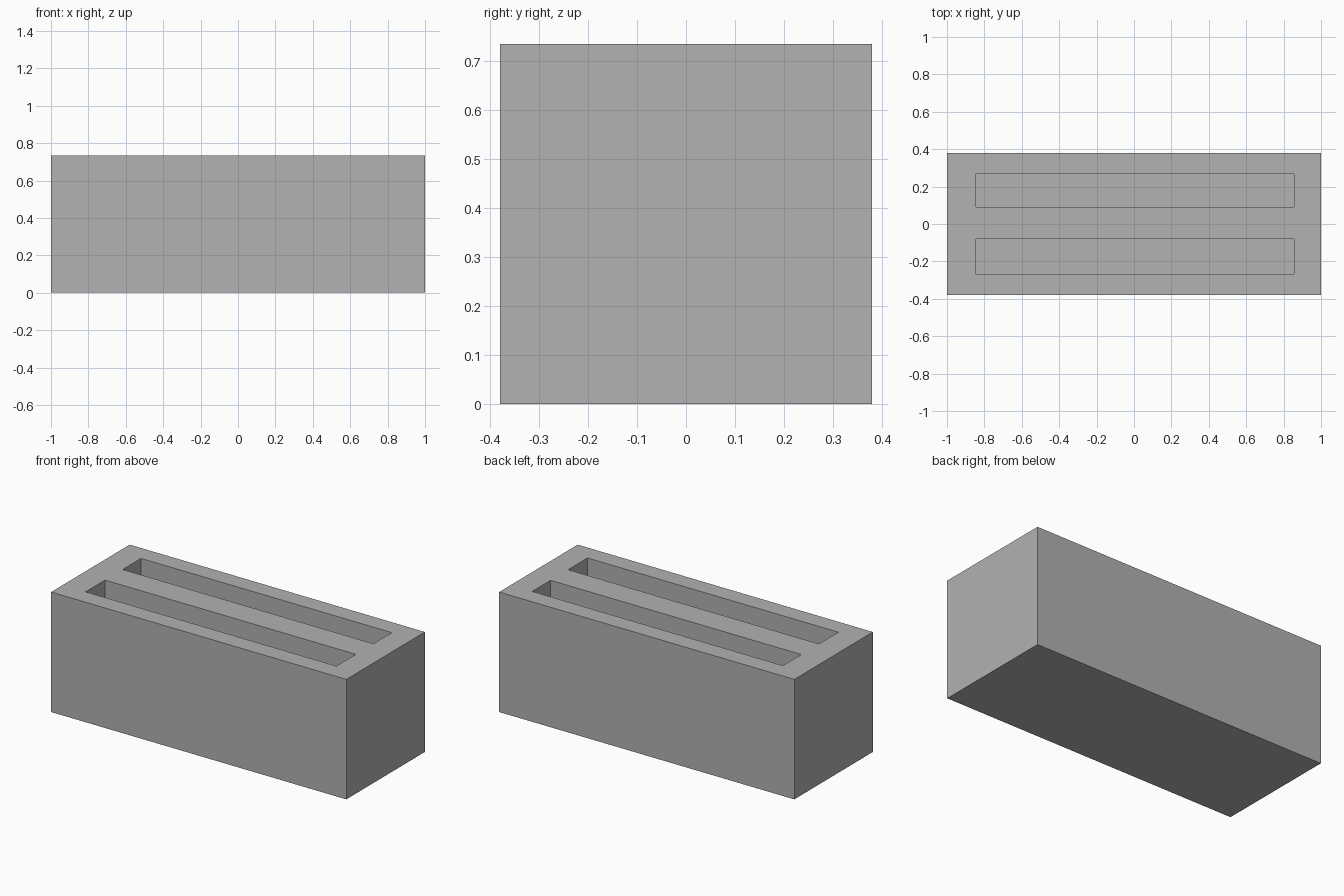
import bpy

cube = bpy.data.objects.get("Cube")
if cube:
    bpy.data.objects.remove(cube, do_unlink=True)

LENGTH, DEPTH, HEIGHT = 2.0, 0.76, 0.735
SLOT_FLOOR = 0.15

grey = bpy.data.materials.new("plain_grey")
grey.use_nodes = True
colour = (0.445, 0.445, 0.445, 1)
grey.diffuse_color = colour
grey.node_tree.nodes["Principled BSDF"].inputs["Base Color"].default_value = colour


def box(name, low, high):
    """Axis-aligned box between two corners."""
    centre = [(a + b) / 2 for a, b in zip(low, high)]
    bpy.ops.mesh.primitive_cube_add(size=1, location=centre)
    obj = bpy.context.object
    obj.name = name
    obj.scale = [b - a for a, b in zip(low, high)]
    bpy.ops.object.transform_apply(location=True, rotation=False, scale=True)
    obj.data.materials.append(grey)
    return obj


# Solid block
body = box("body", (-LENGTH / 2, -DEPTH / 2, 0), (LENGTH / 2, DEPTH / 2, HEIGHT))

# Two long slots sunk into the top
for name, y_low, y_high in (("front_slot", -0.268, -0.08), ("back_slot", 0.09, 0.268)):
    cutter = box(name + "_cutter", (-0.845, y_low, SLOT_FLOOR), (0.855, y_high, HEIGHT + 0.1))
    cut = body.modifiers.new(name, "BOOLEAN")
    cut.operation = "DIFFERENCE"
    cut.solver = "EXACT"
    cut.object = cutter
    bpy.context.view_layer.objects.active = body
    bpy.ops.object.modifier_apply(modifier=cut.name)
    bpy.data.objects.remove(cutter, do_unlink=True)
